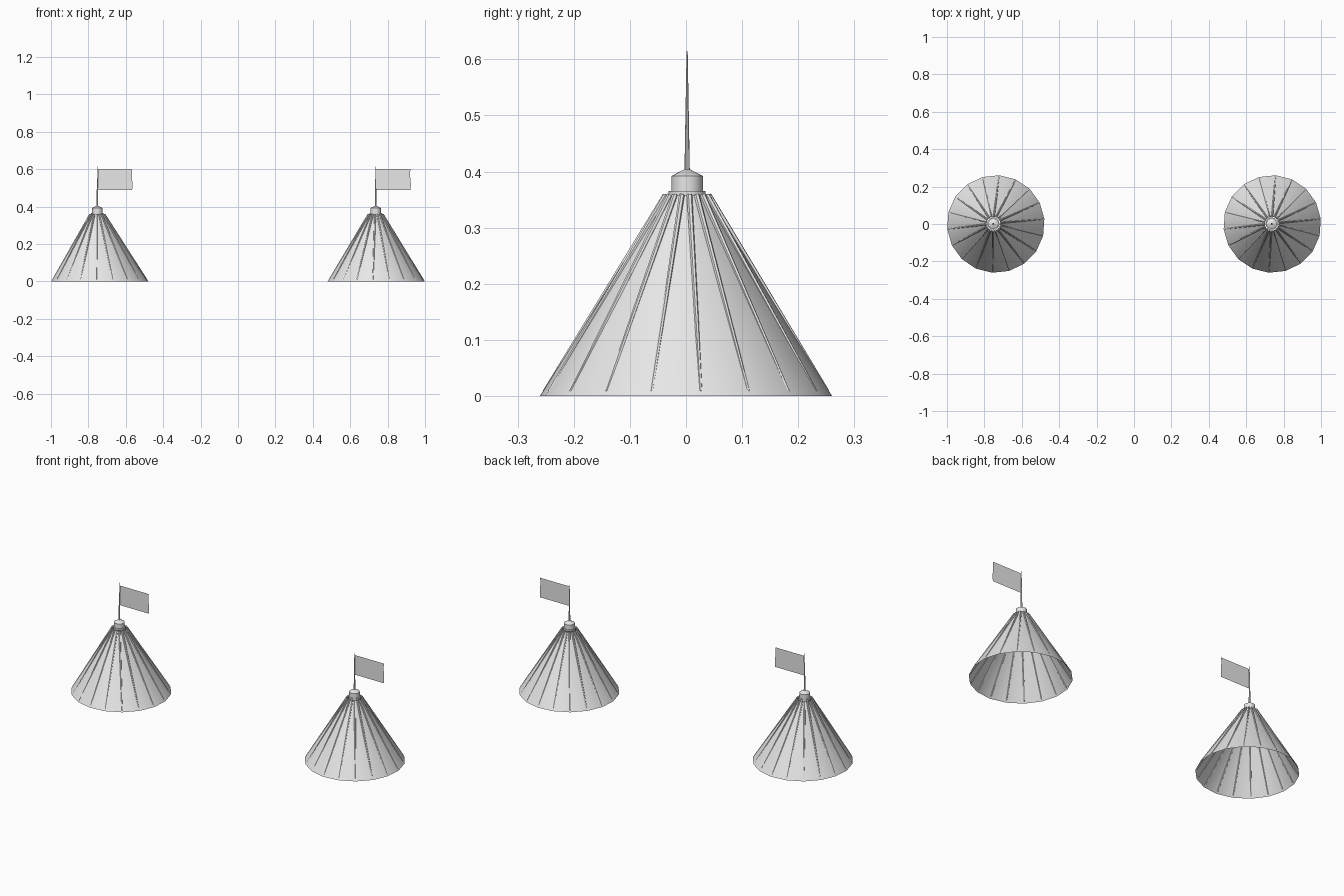
import bpy, bmesh, math
from mathutils import Vector

if "Cube" in bpy.data.objects:
    bpy.data.objects.remove(bpy.data.objects["Cube"])

SIDES = 18
TURN = math.radians(6)

grey = bpy.data.materials.new("light grey")
grey.diffuse_color = (0.8, 0.8, 0.8, 1)
grey.use_nodes = True
grey.node_tree.nodes["Principled BSDF"].inputs["Base Color"].default_value = grey.diffuse_color


def finish(name, bm, smooth=True):
    mesh = bpy.data.meshes.new(name)
    bm.to_mesh(mesh)
    bm.free()
    mesh.materials.append(grey)
    obj = bpy.data.objects.new(name, mesh)
    bpy.context.collection.objects.link(obj)
    if smooth:
        bpy.ops.object.select_all(action='DESELECT')
        obj.select_set(True)
        bpy.context.view_layer.objects.active = obj
        bpy.ops.object.shade_smooth_by_angle(angle=math.radians(30))
    return obj


def lathe(name, profile, sides, turn=0.0):
    """Rings are (centre x, centre y, radius, z)."""
    bm = bmesh.new()
    rings = []
    for cx, cy, r, z in profile:
        ring = []
        for i in range(sides):
            a = turn + math.tau * i / sides
            ring.append(bm.verts.new((cx + r * math.cos(a), cy + r * math.sin(a), z)))
        rings.append(ring)
    for low, high in zip(rings, rings[1:]):
        for i in range(sides):
            j = (i + 1) % sides
            bm.faces.new((low[i], low[j], high[j], high[i]))
    return finish(name, bm)


def rod(bm, p, q, r1, r2, sides=6):
    """Tapered rod between two points."""
    axis = (q - p).normalized()
    u = axis.orthogonal().normalized()
    v = axis.cross(u)
    ends = []
    for c, r in ((p, r1), (q, r2)):
        ends.append([bm.verts.new(c + r * (u * math.cos(math.tau * i / sides)
                                           + v * math.sin(math.tau * i / sides)))
                     for i in range(sides)])
    for i in range(sides):
        j = (i + 1) % sides
        bm.faces.new((ends[0][i], ends[0][j], ends[1][j], ends[1][i]))
    bm.faces.new(ends[0][::-1])
    bm.faces.new(ends[1])


def tent_roof(side, base_x, top_x):
    top_y = 0.002

    # Open canvas cone
    lathe(side + "_roof_cone", [(base_x, 0, 0.261, 0), (top_x, top_y, 0.037, 0.357)],
          SIDES, TURN)

    # Ribs that stand proud at the top and sink into the canvas lower down
    bm = bmesh.new()
    for i in range(SIDES):
        a = TURN + math.tau * i / SIDES
        d = Vector((math.cos(a), math.sin(a), 0))
        low = Vector((base_x, 0, 0.008)) + d * 0.2535
        high = Vector((top_x, top_y, 0.358)) + d * 0.039
        rod(bm, low, high, 0.003, 0.005)
    finish(side + "_roof_ribs", bm)

    # Collar, drum and shallow point
    rings = [(0.0, 0.356), (0.033, 0.356), (0.033, 0.365), (0.028, 0.365),
             (0.028, 0.392), (0.005, 0.404), (0.0005, 0.404)]
    lathe(side + "_finial", [(top_x, top_y, max(r, 0.0005), z) for r, z in rings], 16)

    # Tapered flagpole
    bm = bmesh.new()
    rod(bm, Vector((top_x, top_y, 0.40)), Vector((top_x, top_y, 0.615)), 0.0048, 0.001, 8)
    finish(side + "_flagpole", bm)

    # Flag sheet with a slightly wavy free edge
    bm = bmesh.new()
    rows = []
    for k in range(7):
        t = k / 6
        z = 0.488 + 0.112 * t
        end = top_x + 0.186 + 0.002 * math.sin(t * math.tau)
        rows.append([bm.verts.new((x, top_y, z)) for x in (top_x + 0.003, end)])
    for a, b in zip(rows, rows[1:]):
        bm.faces.new((a[0], a[1], b[1], b[0]))
    finish(side + "_flag", bm, smooth=False)


tent_roof("left", -0.739, -0.752)
tent_roof("right", 0.739, 0.736)
